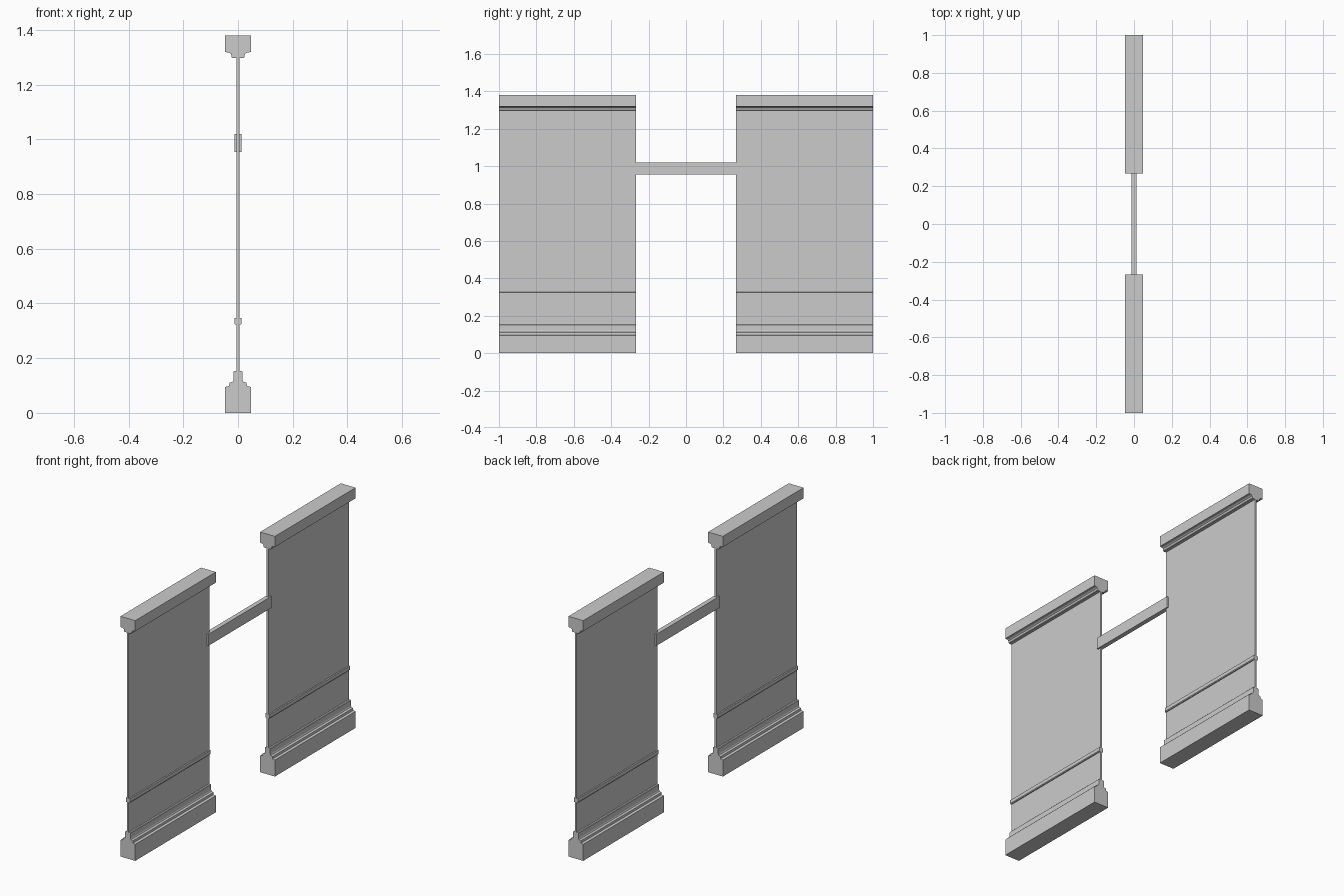
import bpy

if "Cube" in bpy.data.objects:
    bpy.data.objects.remove(bpy.data.objects["Cube"])

INNER, OUTER = 0.268, 1.0   # y extent of each wall section


def extrude_profile(name, half, y0, y1):
    """Mirror a half profile of (x, z) points across x = 0 and sweep it along y."""
    loop = half + [(-x, z) for x, z in reversed(half)]
    n = len(loop)
    verts = [(x, y, z) for y in (y0, y1) for x, z in loop]
    faces = [tuple(range(n)), tuple(reversed(range(n, 2 * n)))]
    faces += [(i, i + n, (i + 1) % n + n, (i + 1) % n) for i in range(n)]
    mesh = bpy.data.meshes.new(name)
    mesh.from_pydata(verts, [], faces)
    mesh.update()
    obj = bpy.data.objects.new(name, mesh)
    bpy.context.collection.objects.link(obj)
    return obj


# Half cross-sections, listed from bottom to top
profiles = {
    "wall_panel": [(0.005, 0.14), (0.005, 1.31)],
    "baseboard": [(0.047, 0.0), (0.047, 0.095), (0.033, 0.098), (0.031, 0.110),
                  (0.020, 0.114), (0.017, 0.120), (0.017, 0.150), (0.014, 0.153)],
    "chair_rail": [(0.010, 0.323), (0.013, 0.327), (0.013, 0.347)],
    "cornice": [(0.021, 1.298), (0.024, 1.301), (0.025, 1.312), (0.033, 1.317),
                (0.047, 1.319), (0.047, 1.380)],
}

# Two matching wall sections either side of the doorway
for side, y0, y1 in (("front", -OUTER, -INNER), ("back", INNER, OUTER)):
    for part, half in profiles.items():
        extrude_profile(f"{side}_{part}", half, y0, y1)

# Bar across the doorway, lapping slightly over both panels
extrude_profile("doorway_bar", [(0.013, 0.954), (0.013, 1.020)], -0.287, 0.287)
